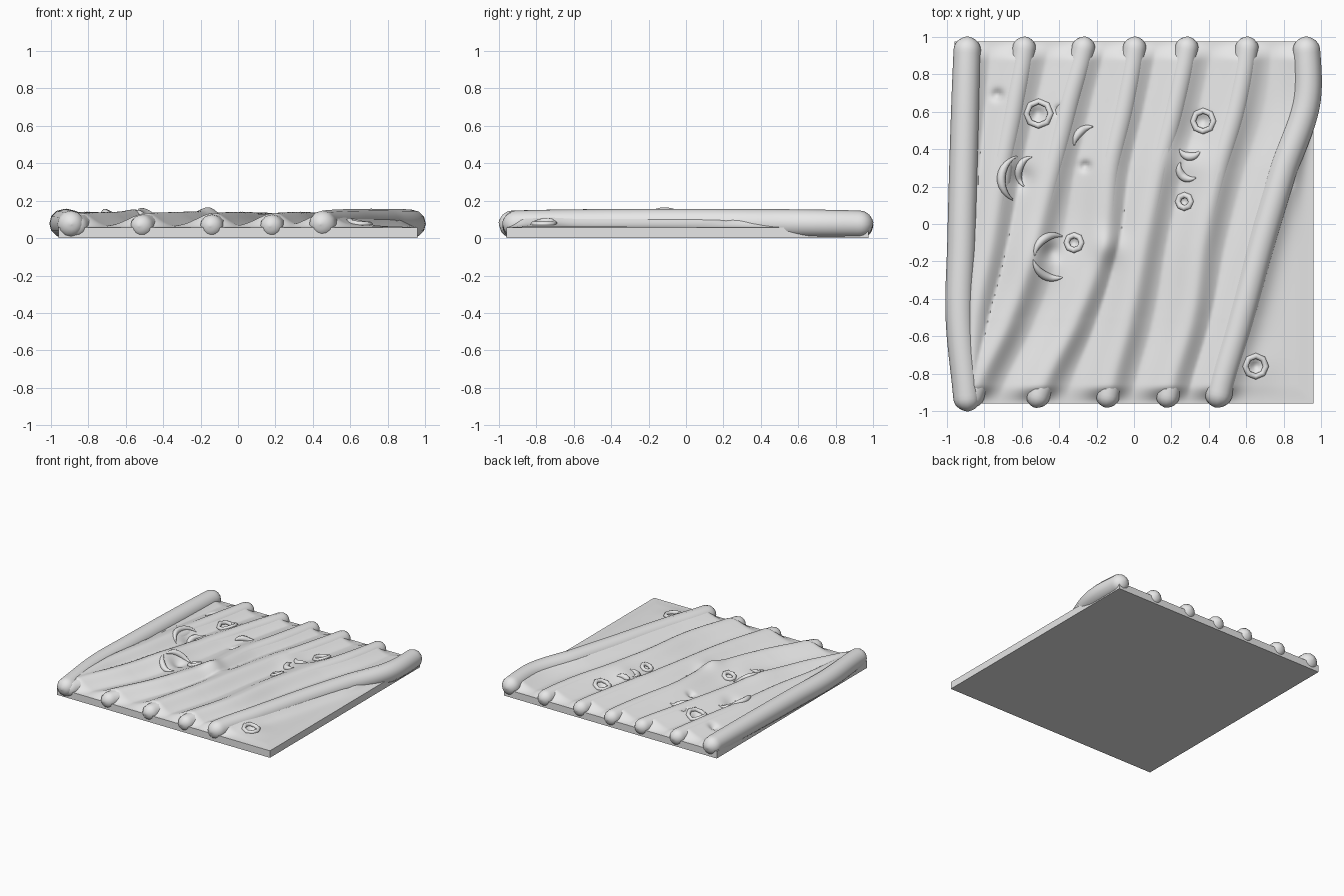
import bpy, bmesh, math
from mathutils import Vector

if "Cube" in bpy.data.objects:
    bpy.data.objects.remove(bpy.data.objects["Cube"], do_unlink=True)

grey = bpy.data.materials.new("plain_grey")
grey.use_nodes = True
grey.diffuse_color = (0.8, 0.8, 0.8, 1)
grey.node_tree.nodes["Principled BSDF"].inputs["Base Color"].default_value = (0.8, 0.8, 0.8, 1)

# Ridge centre lines: x at each of these y stations, back to front
STATIONS = [1.0, 0.65, 0.3, -0.1, -0.5, -0.98]
RIDGES = {
    "left_border": [-0.89, -0.90, -0.91, -0.92, -0.93, -0.89],
    "second": [-0.58, -0.64, -0.71, -0.77, -0.85, -0.88],
    "third": [-0.26, -0.35, -0.44, -0.54, -0.67, -0.88],
    "fourth": [0.01, -0.05, -0.13, -0.17, -0.31, -0.53],
    "fifth": [0.29, 0.22, 0.13, 0.05, -0.03, -0.15],
    "sixth": [0.61, 0.55, 0.45, 0.36, 0.30, 0.17],
    "right_border": [0.92, 0.92, 0.80, 0.68, 0.57, 0.44],
}

# Knots: x, y, hole radius, rim radius
KNOTS = [
    (0.65, -0.76, 0.035, 0.055), (0.81, 0.22, 0.035, 0), (-0.73, 0.69, 0.035, 0),
    (-0.51, 0.59, 0.04, 0.065), (-0.40, 0.61, 0.025, 0), (0.37, 0.55, 0.045, 0.055),
    (-0.26, 0.31, 0.03, 0), (-0.32, -0.10, 0.03, 0.04), (0.27, 0.12, 0.03, 0.035),
    (-0.44, -0.15, 0.06, 0), (-0.60, 0.25, 0.07, 0),
]

# Broad swellings: x, y, radius, height
SWELLINGS = [(-0.13, -0.12, 0.08, 0.03), (-0.45, -0.2, 0.16, 0.02),
             (0.29, 0.33, 0.1, 0.02), (0.65, -0.76, 0.12, 0.012)]


def ridge_x(xs, y):
    """Smooth interpolation of a ridge line."""
    i = 0
    while i < len(xs) - 2 and y < STATIONS[i + 1]:
        i += 1
    t = min(max((STATIONS[i] - y) / (STATIONS[i] - STATIONS[i + 1]), 0), 1)
    p0, p1, p2, p3 = xs[max(i - 1, 0)], xs[i], xs[i + 1], xs[min(i + 2, len(xs) - 1)]
    return p1 + 0.5 * t * (p2 - p0 + t * (2 * p0 - 5 * p1 + 4 * p2 - p3
                                          + t * (3 * (p1 - p2) + p3 - p0)))


def bell(x, y, cx, cy, r):
    return math.exp(-((x - cx) ** 2 + (y - cy) ** 2) / (r * r))


def height(x, y):
    """Top surface of the board with flared ridges, swellings and holes."""
    inset = min(0.96 - abs(x), y + 0.96, 0.975 - y)
    fade = min(max(inset / 0.1, 0), 1)
    fade = fade * fade * (3 - 2 * fade)
    crest = 0
    for xs in RIDGES.values():
        d = (x - ridge_x(xs, y)) * 0.95
        width = 0.12 if d < 0 else 0.085
        crest = max(crest, math.exp(-(d / width) ** 2))
    z = 0.057 + fade * (0.004 + (0.068 + 0.012 * math.cos(2 * (y + 0.3))) * crest)
    for cx, cy, r, h in SWELLINGS:
        z += fade * h * bell(x, y, cx, cy, r)
    for cx, cy, r, _ in KNOTS:
        z -= 0.028 * bell(x, y, cx, cy, r * 0.8)
    return z


def finish(obj):
    obj.data.materials.append(grey)
    bpy.ops.object.select_all(action='DESELECT')
    obj.select_set(True)
    bpy.context.view_layer.objects.active = obj
    if obj.type == 'CURVE':
        bpy.ops.object.convert(target='MESH')
    bpy.ops.object.shade_smooth_by_angle(angle=math.radians(50))


def tube(name, points, radii, closed=False):
    """Round tube through points with a radius at each."""
    curve = bpy.data.curves.new(name, 'CURVE')
    curve.dimensions = '3D'
    curve.bevel_depth = 1
    curve.bevel_resolution = 4
    curve.use_fill_caps = True
    spline = curve.splines.new('POLY')
    spline.points.add(len(points) - 1)
    spline.use_cyclic_u = closed
    for sp, p, r in zip(spline.points, points, radii):
        sp.co = (*p, 1)
        sp.radius = r
    obj = bpy.data.objects.new(name, curve)
    bpy.context.collection.objects.link(obj)
    finish(obj)


# Board: fine grid on top, straight walls and a flat bottom
bm = bmesh.new()
bmesh.ops.create_grid(bm, x_segments=150, y_segments=150, size=1)
for v in bm.verts:
    v.co.x *= 0.96
    v.co.y = v.co.y * 0.9675 + 0.0075
    v.co.z = height(v.co.x, v.co.y)
rim = [e for e in bm.edges if e.is_boundary]
walls = bmesh.ops.extrude_edge_only(bm, edges=rim)["geom"]
for v in walls:
    if isinstance(v, bmesh.types.BMVert):
        v.co.z = 0
bmesh.ops.contextual_create(bm, geom=[e for e in walls if isinstance(e, bmesh.types.BMEdge)])
bmesh.ops.recalc_face_normals(bm, faces=bm.faces)
mesh = bpy.data.meshes.new("board")
bm.to_mesh(mesh)
bm.free()
board = bpy.data.objects.new("board", mesh)
bpy.context.collection.objects.link(board)
finish(board)

# Rounded ridges that poke past the front and back edges
for name, xs in RIDGES.items():
    border = "border" in name
    back, front = 1.0, (-1.0 if name == "left_border" else -0.98)
    full = 0.07 if border else 0.06
    points, radii = [], []
    steps = 60
    for k in range(steps + 1):
        # cosine spacing puts more rings at the rounded ends
        y = (back + front) / 2 + (back - front) / 2 * math.cos(math.pi * k / steps)
        u = min(back - y, y - front, full)
        r = full + 0.008 * math.sin(math.pi * k / steps)
        points.append(Vector((ridge_x(xs, y), y, r + 0.001)))
        radii.append(max(r * math.sqrt(max(1 - (1 - u / full) ** 2, 0)), 0.002))
    tube(name + "_ridge", points, radii)

# Raised rims around the larger knots
for n, (cx, cy, hole, rim_r) in enumerate(KNOTS):
    if rim_r:
        angles = [math.tau * k / 8 for k in range(8)]
        ring = [(cx + rim_r * math.cos(a), cy + rim_r * math.sin(a)) for a in angles]
        tube(f"knot_rim_{n}", [Vector((x, y, height(x, y) + 0.002)) for x, y in ring],
             [0.016] * 8, True)

# Curled folds: centre, radius, start and end angle in degrees
FOLDS = [(-0.42, -0.17, 0.12, 190, 290), (-0.42, -0.17, 0.11, 70, 180),
         (-0.58, 0.24, 0.13, 110, 240), (-0.53, 0.27, 0.09, 100, 230),
         (0.30, 0.42, 0.06, 200, 330), (0.30, 0.30, 0.06, 150, 300),
         (-0.22, 0.42, 0.10, 90, 180)]
for n, (cx, cy, r, a0, a1) in enumerate(FOLDS):
    points, radii = [], []
    for k in range(13):
        a = math.radians(a0 + (a1 - a0) * k / 12)
        x, y = cx + r * math.cos(a), cy + r * math.sin(a)
        points.append(Vector((x, y, height(x, y))))
        radii.append(0.003 + 0.02 * math.sin(math.pi * k / 12))
    tube(f"bark_fold_{n}", points, radii)
